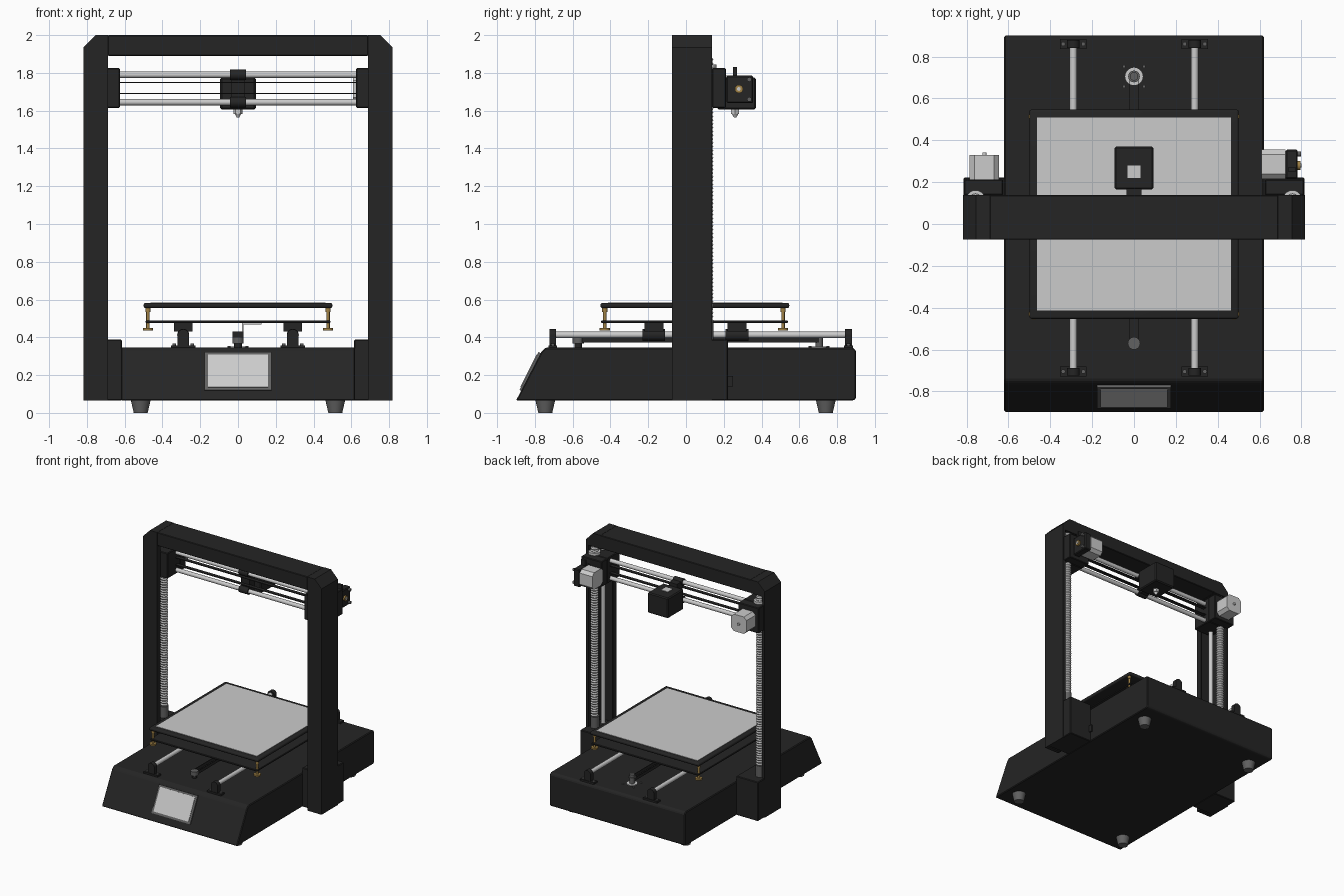
import bpy, bmesh, math
from mathutils import Vector

if "Cube" in bpy.data.objects:
    bpy.data.objects.remove(bpy.data.objects["Cube"])


def material(name, c):
    m = bpy.data.materials.new(name)
    m.diffuse_color = (*c, 1)
    m.use_nodes = True
    m.node_tree.nodes["Principled BSDF"].inputs["Base Color"].default_value = m.diffuse_color
    return m


BLACK = material("black", (0.018, 0.018, 0.018))
SILVER = material("silver", (0.6, 0.6, 0.6))
DARK = material("dark_grey", (0.12, 0.12, 0.12))
BRASS = material("brass", (0.35, 0.22, 0.06))


def finish(bm, name, mat, bevel=0, smooth=False, segments=1):
    bmesh.ops.recalc_face_normals(bm, faces=bm.faces)
    if bevel:
        bmesh.ops.bevel(bm, geom=bm.edges[:], offset=bevel, segments=segments,
                        affect='EDGES', profile=0.5)
    me = bpy.data.meshes.new(name)
    bm.to_mesh(me)
    bm.free()
    ob = bpy.data.objects.new(name, me)
    bpy.context.collection.objects.link(ob)
    me.materials.append(mat)
    if smooth:
        bpy.context.view_layer.objects.active = ob
        ob.select_set(True)
        bpy.ops.object.shade_smooth_by_angle(angle=math.radians(35))
        ob.select_set(False)
    return ob


def box(name, xs, ys, zs, mat=BLACK, bevel=0, segments=1):
    bm = bmesh.new()
    bmesh.ops.create_cube(bm, size=1)
    for v in bm.verts:
        for i, r in enumerate((xs, ys, zs)):
            v.co[i] = sum(r) / 2 + v.co[i] * abs(r[1] - r[0])
    return finish(bm, name, mat, bevel, segments > 1, segments)


def prism(name, pts, axis, a, b, mat=BLACK, bevel=0):
    """Extrude a 2D outline along an axis (outline uses the other two axes in order)."""
    bm = bmesh.new()
    verts = []
    for p in pts:
        co = list(p)
        co.insert(axis, a)
        verts.append(bm.verts.new(co))
    f = bm.faces.new(verts)
    ext = bmesh.ops.extrude_face_region(bm, geom=[f])["geom"]
    for v in ext:
        if isinstance(v, bmesh.types.BMVert):
            v.co[axis] = b
    return finish(bm, name, mat, bevel)


def cyl(name, p0, p1, r, mat=SILVER, r2=None, seg=20):
    p0, p1 = Vector(p0), Vector(p1)
    d = p1 - p0
    bm = bmesh.new()
    bmesh.ops.create_cone(bm, cap_ends=True, segments=seg, radius1=r,
                          radius2=r if r2 is None else r2, depth=d.length)
    q = Vector((0, 0, 1)).rotation_difference(d.normalized())
    for v in bm.verts:
        v.co = q @ v.co + (p0 + p1) / 2
    return finish(bm, name, mat, 0, seg > 8)


def lead_screw(name, x, y, z0, z1, r, pitch, mat=SILVER, seg=16):
    """Ridged rod: stacked rings of alternating radius."""
    bm = bmesh.new()
    n = round((z1 - z0) / pitch * 2)
    prev = None
    for i in range(n + 1):
        rr = r if i % 2 else r * 0.8
        ring = [bm.verts.new((x + rr * math.cos(t * math.tau / seg), y + rr * math.sin(t * math.tau / seg),
                              z0 + (z1 - z0) * i / n)) for t in range(seg)]
        if prev:
            for t in range(seg):
                u = (t + 1) % seg
                bm.faces.new((prev[t], prev[u], ring[u], ring[t]))
        else:
            bm.faces.new(ring)
        prev = ring
    bm.faces.new(prev)
    return finish(bm, name, mat)


# Base housing with sloped front, feet, touch screen, side switch
prism("base_housing", [(-.9, .065), (-.765, .325), (-.745, .345), (.885, .345), (.9, .33), (.9, .075), (.885, .065)],
      0, -.62, .62, BLACK, .006)
for x in (-.515, .515):
    for y in (-.745, .74):
        cyl("foot", (x, y, 0), (x, y, .067), .037, DARK, .052, 24)
for nm, hx, hl, th, mt in (("screen_frame", .177, .112, .008, DARK), ("screen_glass", .16, .096, .012, SILVER)):
    s = box(nm, (-hx, hx), (-th, .03), (-hl, hl), mt)
    s.location = (0, -.8235, .218)
    s.rotation_euler = (-math.atan(.5), 0, 0)
box("power_switch", (.61, .632), (.22, .25), (.14, .195))

# Portal frame: top beam and channel columns with motor boxes, rods and lead screws
YF, YB = -.075, .138
box("top_beam", (-.69, .69), (YF, YB), (1.89, 2), BLACK, .004)
for s in (-1, 1):
    prism("column_front_wall", [(s * .688, .065), (s * .818, .065), (s * .818, 1.935), (s * .755, 2), (s * .688, 2)],
          1, YF, YF + .03, BLACK)
    prism("column_cap", [(s * .688, 1.89), (s * .818, 1.89), (s * .818, 1.935), (s * .755, 2), (s * .688, 2)],
          1, YF + .03, YB, BLACK)
    box("column_outer_wall", (s * .795, s * .818), (YF + .03, YB), (.065, 1.89))
    box("column_inner_lip", (s * .688, s * .7), (YF + .03, YF + .045), (.39, 1.89))
    box("lift_motor_box", (s * .615, s * .815), (-.04, .222), (.065, .388), BLACK, .005)
    cyl("screw_coupler", (s * .757, .112, .388), (s * .757, .112, .48), .034, DARK)
    lead_screw("lead_screw", s * .757, .115, .4, 1.88, .03, .02)
    cyl("vertical_guide_rod", (s * .745, .02, .388), (s * .745, .02, 1.89), .017)
    # Gantry end blocks
    box("gantry_end_inner", (s * .625, s * .79), (-.03, YB), (1.615, 1.825), BLACK, .005)
    box("gantry_end_rear", (s * .625, s * .812), (YB, .212), (1.615, 1.825), BLACK, .005)
    cyl("screw_nut", (s * .757, .115, 1.825), (s * .757, .115, 1.845), .046)

# Gantry rods and belt
for z in (1.645, 1.79):
    cyl("gantry_rod", (-.64, .09, z), (.64, .09, z), .017)
for z in (1.69, 1.75):
    box("gantry_belt", (-.64, .64), (.075, .105), (z - .003, z + .003))


def motor_outline(a, b, h=.07, c=.024):
    return [(a - h, b - h + c), (a - h + c, b - h), (a + h - c, b - h), (a + h, b - h + c),
            (a + h, b + h - c), (a + h - c, b + h), (a - h + c, b + h), (a - h, b + h - c)]


# Left motor (axis front to back) and right filament drive (axis sideways)
prism("left_motor", motor_outline(-.715, 1.715), 1, .21, .33, SILVER)
cyl("left_motor_shaft", (-.715, .32, 1.715), (-.715, .342, 1.715), .01)
prism("right_motor", motor_outline(.285, 1.715), 0, .61, .725, SILVER)
box("drive_body", (.725, .782), (.215, .355), (1.64, 1.785), BLACK, .006)
box("drive_lever", (.735, .775), (.25, .27), (1.785, 1.83))
cyl("drive_gear", (.77, .28, 1.715), (.795, .28, 1.715), .022, BRASS)
cyl("drive_shaft", (.79, .28, 1.715), (.8, .28, 1.715), .01)
for z in (1.66, 1.765):
    cyl("drive_screw", (.775, .335, z), (.798, .335, z), .012, DARK, seg=12)

# Print head carriage
box("print_head", (-.094, .094), (.165, .37), (1.607, 1.775), BLACK, .008)
box("head_mount", (-.036, .036), (.1, .17), (1.63, 1.8))
for z in (1.645, 1.79):
    cyl("rod_bearing", (-.042, .09, z), (.042, .09, z), .027, BLACK)
box("head_inlet", (-.03, .03), (.22, .28), (1.77, 1.779), SILVER)
cyl("nozzle_block", (0, .26, 1.607), (0, .26, 1.583), .024, SILVER, seg=6)
cyl("nozzle_tip", (0, .26, 1.585), (0, .26, 1.563), .018, SILVER, .006)

# Bed guide rods, clamps and bearings
for x in (-.29, .29):
    cyl("bed_rod", (x, -.72, .413), (x, .87, .413), .017)
    for y in (-.705, .86):
        box("rod_clamp_foot", (x - .064, x + .064), (y - .023, y + .023), (.34, .358))
        box("rod_clamp_body", (x - .03, x + .03), (y - .018, y + .018), (.35, .413))
        cyl("rod_clamp_top", (x, y - .018, .413), (x, y + .018, .413), .03, BLACK)
        for d in (-.048, .048):
            cyl("clamp_screw", (x + d, y, .35), (x + d, y, .368), .01, DARK, seg=12)
    for y in (-.17, .27):
        cyl("bed_bearing", (x, y - .06, .413), (x, y + .06, .413), .032, BLACK)
        box("bearing_holder", (x - .05, x + .05), (y - .05, y + .05), (.43, .478))

# Bed drive belt, motor pulley, idler, end switch
for s in (-1, 1):
    box("bed_belt", (s * .018, s * .022), (-.57, .705), (.372, .398))
cyl("idler_base", (0, -.57, .343), (0, -.57, .372), .02, BLACK)
cyl("idler_pulley", (0, -.57, .368), (0, -.57, .402), .03, DARK)
cyl("motor_collar", (0, .705, .343), (0, .705, .352), .042, SILVER, seg=28)
cyl("motor_pulley", (0, .705, .35), (0, .705, .425), .02, DARK)
cyl("pulley_flange", (0, .705, .398), (0, .705, .405), .028, DARK)
for x in (-.048, .048):
    for y in (-.048, .048):
        cyl("motor_screw", (x, .705 + y, .343), (x, .705 + y, .353), .008, DARK, seg=10)
box("belt_clip", (-.03, .03), (.02, .08), (.37, .43))
box("belt_bracket_upright", (.022, .03), (.02, .08), (.38, .478), SILVER)
box("belt_bracket_tab", (.022, .125), (.02, .08), (.468, .477), SILVER)

# Heated bed, carrier plate, levelling posts
box("carrier_plate", (-.49, .49), (-.45, .54), (.476, .489), BLACK, .003)
box("bed_plate", (-.5, .5), (-.453, .547), (.555, .582), BLACK, .011, 3)
box("bed_glass", (-.463, .463), (-.413, .51), (.57, .585), SILVER)
for x in (-.477, .477):
    for y in (-.43, .514):
        cyl("levelling_post", (x, y, .44), (x, y, .56), .009, BRASS, seg=12)
        cyl("levelling_nut", (x, y, .436), (x, y, .449), .027, BRASS)
        cyl("post_collar", (x, y, .535), (x, y, .556), .014, BRASS)
